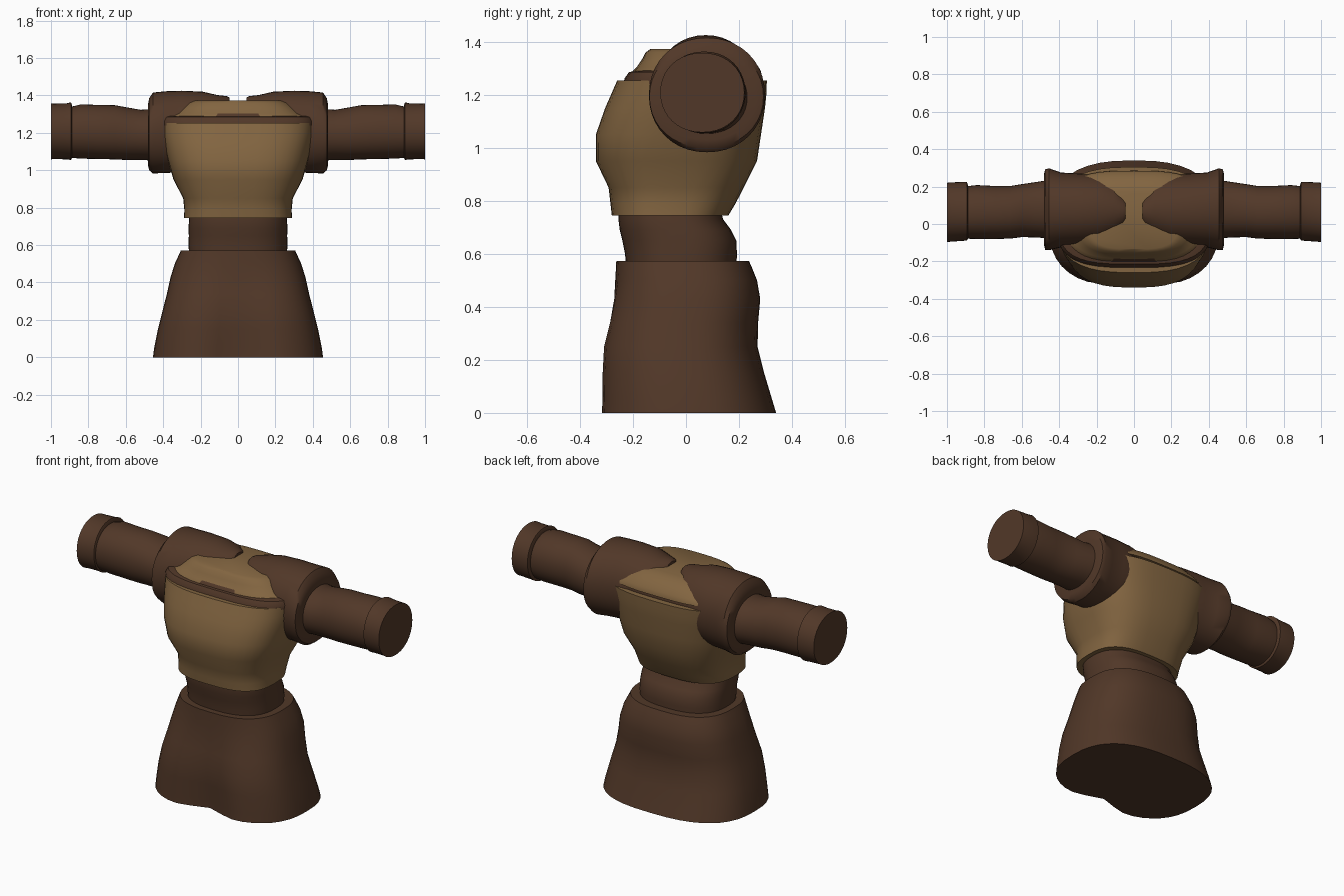
import bpy, bmesh, math
from mathutils import Vector


def material(name, rgb):
    m = bpy.data.materials.new(name)
    m.diffuse_color = (*rgb, 1)
    return m


BROWN = material("dark_brown_cloth", (0.083, 0.039, 0.021))
TAN = material("tan_leather", (0.225, 0.130, 0.052))
SIDES = 40


def ring_point(t, a0, a1, b0, b1, power):
    """Point on a rounded-box ring spanning a0..a1 and b0..b1."""
    c, s = math.cos(t), math.sin(t)
    u = math.copysign(abs(c) ** (2 / power), c)
    v = math.copysign(abs(s) ** (2 / power), s)
    return (a0 + a1) / 2 + u * (a1 - a0) / 2, (b0 + b1) / 2 + v * (b1 - b0) / 2


def loft(name, rings, mat, place, power=2.4, angle=35):
    """Skin a closed body through rings (position, a0, a1, b0, b1)."""
    bm = bmesh.new()
    loops = []
    for pos, *box in rings:
        pts = [ring_point(2 * math.pi * i / SIDES, *box, power) for i in range(SIDES)]
        loops.append([bm.verts.new(place(pos, a, b)) for a, b in pts])
    for lo, hi in zip(loops, loops[1:]):
        for i in range(SIDES):
            j = (i + 1) % SIDES
            bm.faces.new((lo[i], lo[j], hi[j], hi[i]))
    bm.faces.new(loops[0])
    bm.faces.new(loops[-1])
    bmesh.ops.recalc_face_normals(bm, faces=bm.faces)
    me = bpy.data.meshes.new(name)
    bm.to_mesh(me)
    bm.free()
    me.materials.append(mat)
    ob = bpy.data.objects.new(name, me)
    bpy.context.collection.objects.link(ob)
    bpy.ops.object.select_all(action='DESELECT')
    ob.select_set(True)
    bpy.context.view_layer.objects.active = ob
    bpy.ops.object.shade_smooth_by_angle(angle=math.radians(angle))
    return ob


def upright(z, x, y):
    return Vector((x, y, z))


def stack(name, rows, mat, power=2.4, place=upright, angle=35):
    """Upright body from rows (z, half width, front y, back y)."""
    return loft(name, [(z, -w, w, f, b) for z, w, f, b in rows], mat, place, power, angle)


def skirt_place(z, x, y):
    # shallow fold down the middle of the front, fading upwards
    if y < 0:
        y += 0.075 * max(0, 1 - z / 0.5) * math.exp(-(x / 0.13) ** 2)
    return Vector((x, y, z))


# Skirt
stack("skirt", [
    (0.00, .455, -.34, .34), (0.05, .448, -.337, .325), (0.15, .428, -.335, .295),
    (0.25, .403, -.328, .27), (0.34, .380, -.303, .272), (0.43, .360, -.280, .28),
    (0.50, .338, -.267, .268), (0.55, .315, -.264, .248), (0.572, .305, -.263, .238),
], BROWN, 2.6, skirt_place)

# Waist
stack("waist", [
    (0.54, .26, -.225, .19), (0.60, .265, -.23, .192), (0.65, .263, -.24, .19),
    (0.69, .265, -.25, .17), (0.73, .262, -.255, .14), (0.77, .26, -.255, .13),
], BROWN, 2.5)

# Jacket body
stack("jacket", [
    (0.745, .288, -.28, .16), (0.79, .287, -.285, .187), (0.85, .293, -.292, .218),
    (0.95, .345, -.34, .268), (1.05, .374, -.34, .283), (1.15, .398, -.305, .298),
    (1.20, .408, -.283, .303), (1.253, .416, -.26, .305),
], TAN, 2.8)

# Dark collar band between jacket and yoke
stack("collar_band", [
    (1.24, .414, -.235, .27), (1.262, .415, -.232, .27), (1.285, .405, -.215, .265),
    (1.291, .385, -.19, .26),
], BROWN, 3.2)

# Tan yoke over the upper chest
yoke = stack("yoke", [
    (1.275, .385, -.205, .285), (1.288, .375, -.202, .283), (1.303, .345, -.187, .275),
    (1.335, .305, -.165, .25), (1.36, .27, -.152, .21), (1.372, .235, -.135, .17),
], TAN, 3.2)
yoke.data.materials.append(BROWN)
for p in yoke.data.polygons:  # worn patch at the middle of the front edge
    if p.center.y < -.15 and abs(p.center.x) < .08 and p.center.z < 1.30:
        p.material_index = 1

# Sleeves, shoulder caps and cuffs on both sides: (x, front y, back y, bottom z, top z)
SHOULDER = [
    (0.045, -.02, .16, 1.05, 1.388), (0.06, -.05, .19, 1.03, 1.396),
    (0.11, -.09, .25, 1.01, 1.402), (0.19, -.115, .265, 1.0, 1.42),
    (0.30, -.122, .27, .99, 1.425), (0.39, -.125, .275, .985, 1.422),
    (0.455, -.14, .298, .983, 1.415), (0.475, -.138, .292, 1.0, 1.385),
    (0.482, -.11, .265, 1.03, 1.35),
]
SLEEVE = [
    (0.42, -.08, .24, 1.05, 1.33), (0.52, -.072, .225, 1.055, 1.323),
    (0.60, -.07, .213, 1.055, 1.337), (0.66, -.078, .203, 1.058, 1.348),
    (0.74, -.08, .203, 1.06, 1.349), (0.84, -.08, .208, 1.062, 1.352),
    (0.91, -.078, .2, 1.068, 1.335),
]
CUFF = [
    (0.888, -.08, .21, 1.065, 1.35), (0.893, -.088, .224, 1.055, 1.363),
    (0.915, -.09, .225, 1.058, 1.358), (0.985, -.095, .222, 1.06, 1.356),
    (1.00, -.097, .22, 1.058, 1.358),
]
for side, label in ((1, "right"), (-1, "left")):
    def sideways(x, y, z, s=side):
        return Vector((s * x, y, z))
    for part, rings in (("shoulder_cap", SHOULDER), ("sleeve", SLEEVE), ("cuff", CUFF)):
        loft(f"{label}_{part}", rings, BROWN, sideways, 2.1, 40)
